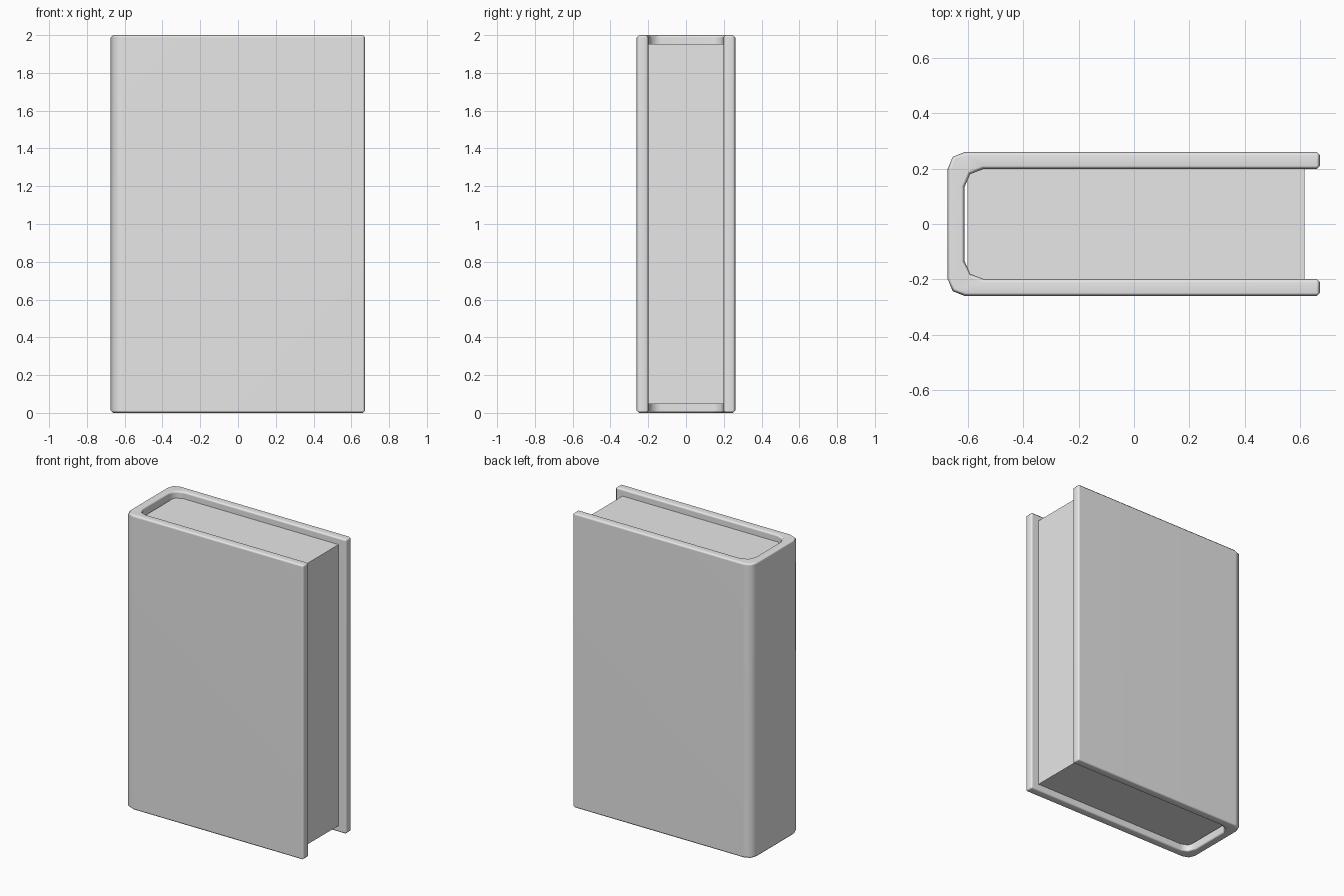
import bpy
import bmesh
import math

cube = bpy.data.objects.get("Cube")
if cube:
    bpy.data.objects.remove(cube, do_unlink=True)

# Single plain grey
grey = bpy.data.materials.new("plain grey")
grey.use_nodes = True
colour = (0.8, 0.8, 0.8, 1)
grey.diffuse_color = colour
grey.node_tree.nodes["Principled BSDF"].inputs["Base Color"].default_value = colour


def extrude_profile(name, points, bottom, top):
    """Upright prism from an outline in the ground plane."""
    bm = bmesh.new()
    face = bm.faces.new([bm.verts.new((x, y, bottom)) for x, y in points])
    grown = bmesh.ops.extrude_face_region(bm, geom=[face])["geom"]
    verts = [g for g in grown if isinstance(g, bmesh.types.BMVert)]
    bmesh.ops.translate(bm, verts=verts, vec=(0, 0, top - bottom))
    bmesh.ops.recalc_face_normals(bm, faces=bm.faces)
    mesh = bpy.data.meshes.new(name)
    bm.to_mesh(mesh)
    bm.free()
    mesh.materials.append(grey)
    obj = bpy.data.objects.new(name, mesh)
    bpy.context.collection.objects.link(obj)
    return obj


# Cover: half of a C-shaped outline, mirrored across the middle
outer = [(0.672, 0.261), (-0.61, 0.261), (-0.655, 0.243), (-0.674, 0.198)]
inner = [(-0.612, 0.135), (-0.592, 0.18), (-0.546, 0.198), (0.672, 0.198)]


def flip(points):
    return [(x, -y) for x, y in reversed(points)]


cover = extrude_profile("cover", outer + flip(outer) + flip(inner) + inner, 0, 2)
for poly in cover.data.polygons:
    poly.use_smooth = True

# Softened rims
bevel = cover.modifiers.new("soft rim", "BEVEL")
bevel.width = 0.012
bevel.segments = 1
bevel.limit_method = "ANGLE"
bevel.angle_limit = math.radians(60)
cover.modifiers.new("flat panels", "WEIGHTED_NORMAL")

# Page block, set back from the cover rim
pages = [(-0.602, -0.2), (0.616, -0.2), (0.616, 0.2), (-0.602, 0.2)]
extrude_profile("page_block", pages, 0.046, 1.954)
